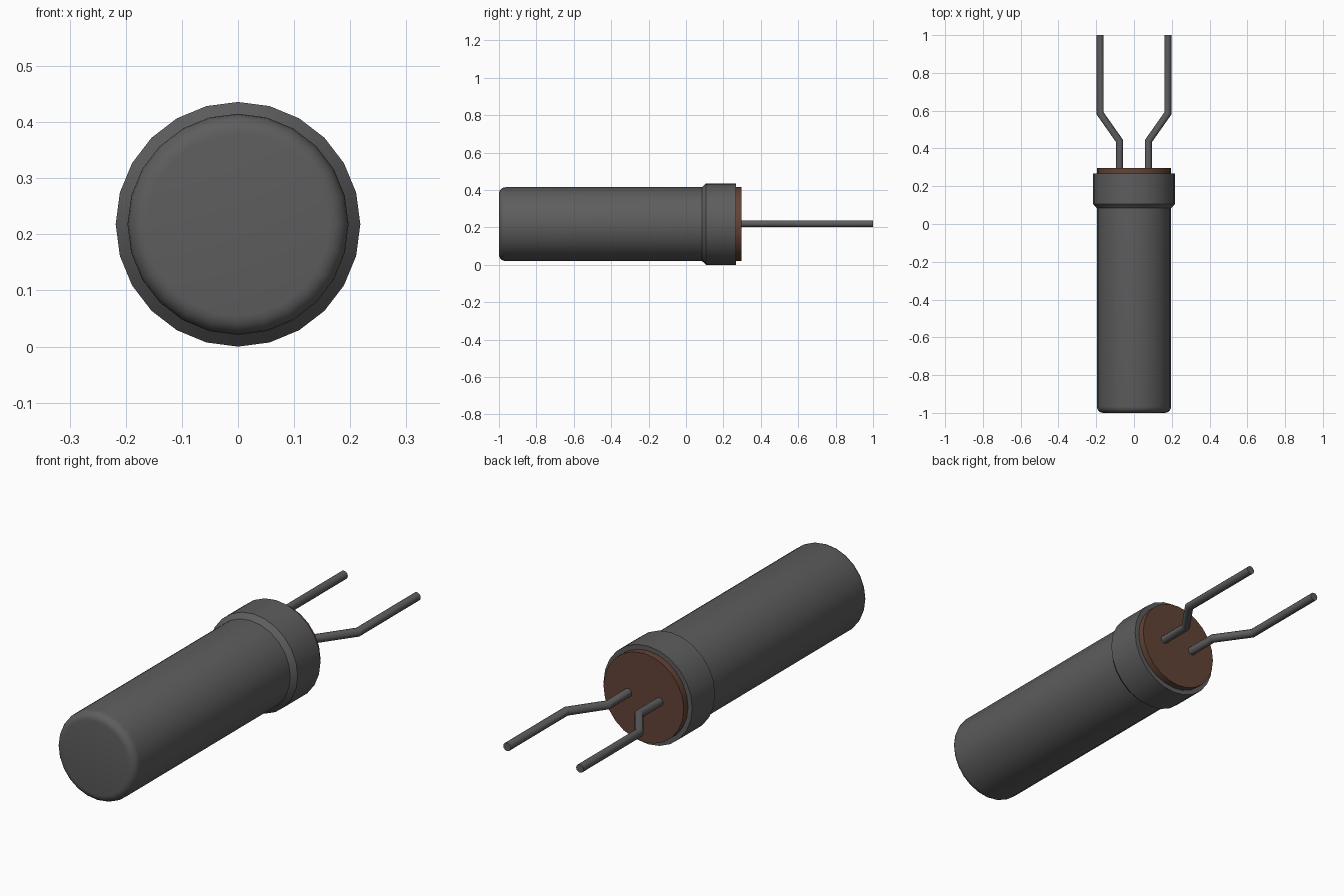
import bpy, bmesh, math
from mathutils import Vector

cube = bpy.data.objects.get("Cube")
if cube:
    bpy.data.objects.remove(cube, do_unlink=True)

AXIS_Z = 0.218


def material(name, rgb):
    mat = bpy.data.materials.new(name)
    mat.use_nodes = True
    mat.diffuse_color = (*rgb, 1)
    mat.node_tree.nodes["Principled BSDF"].inputs["Base Color"].default_value = (*rgb, 1)
    return mat


def finish(name, bm, mat, angle):
    bmesh.ops.recalc_face_normals(bm, faces=bm.faces)
    mesh = bpy.data.meshes.new(name)
    bm.to_mesh(mesh)
    bm.free()
    mesh.materials.append(mat)
    obj = bpy.data.objects.new(name, mesh)
    bpy.context.collection.objects.link(obj)
    bpy.ops.object.select_all(action="DESELECT")
    obj.select_set(True)
    bpy.context.view_layer.objects.active = obj
    bpy.ops.object.shade_smooth_by_angle(angle=math.radians(angle))
    return obj


def skin(bm, rings):
    """Bridge successive rings of points and cap both ends."""
    loops = [[bm.verts.new(p) for p in ring] for ring in rings]
    n = len(loops[0])
    for a, b in zip(loops, loops[1:]):
        for i in range(n):
            j = (i + 1) % n
            bm.faces.new((a[i], a[j], b[j], b[i]))
    bm.faces.new(loops[0])
    bm.faces.new(loops[-1])


def lathe(name, profile, mat, sides=24):
    """Turn (radius, y) points around the long axis."""
    bm = bmesh.new()
    turns = [2 * math.pi * i / sides for i in range(sides)]
    skin(bm, [[(r * math.sin(t), y, AXIS_Z + r * math.cos(t)) for t in turns]
              for r, y in profile])
    return finish(name, bm, mat, 30)


def lead(name, side, mat, radius=0.0185, sides=12):
    """Bent wire with mitred corners, lying in the horizontal plane."""
    path = [Vector((side * x, y, AXIS_Z + 0.002)) for x, y in
            ((0.077, 0.28), (0.077, 0.44), (0.179, 0.585), (0.179, 1.0))]
    dirs = [(b - a).normalized() for a, b in zip(path, path[1:])]
    rings = []
    for i, p in enumerate(path):
        d0, d1 = dirs[max(i - 1, 0)], dirs[min(i, len(dirs) - 1)]
        tangent = (d0 + d1).normalized()
        across = Vector((tangent.y, -tangent.x, 0)) / tangent.dot(d0)
        rings.append([p + radius * (across * math.cos(t) + Vector((0, 0, math.sin(t))))
                      for t in (2 * math.pi * k / sides for k in range(sides))])
    bm = bmesh.new()
    skin(bm, rings)
    return finish(name, bm, mat, 32)


gray = material("dark gray", (0.11, 0.11, 0.11))
brown = material("brown", (0.125, 0.056, 0.037))

# Can with rounded front rim, flaring into the wider collar
rim = 0.034
rounded = [(0.197 - rim + rim * math.sin(a), -1 + rim - rim * math.cos(a))
           for a in (math.pi / 2 * k / 5 for k in range(6))]
lathe("can_and_collar", rounded + [(0.197, 0.085), (0.218, 0.107), (0.218, 0.267)], gray)

# Sealing disc at the back
lathe("end_seal", [(0.197, 0.25), (0.197, 0.297)], brown)

# Pair of bent wires
lead("left_lead", 1, gray)
lead("right_lead", -1, gray)
